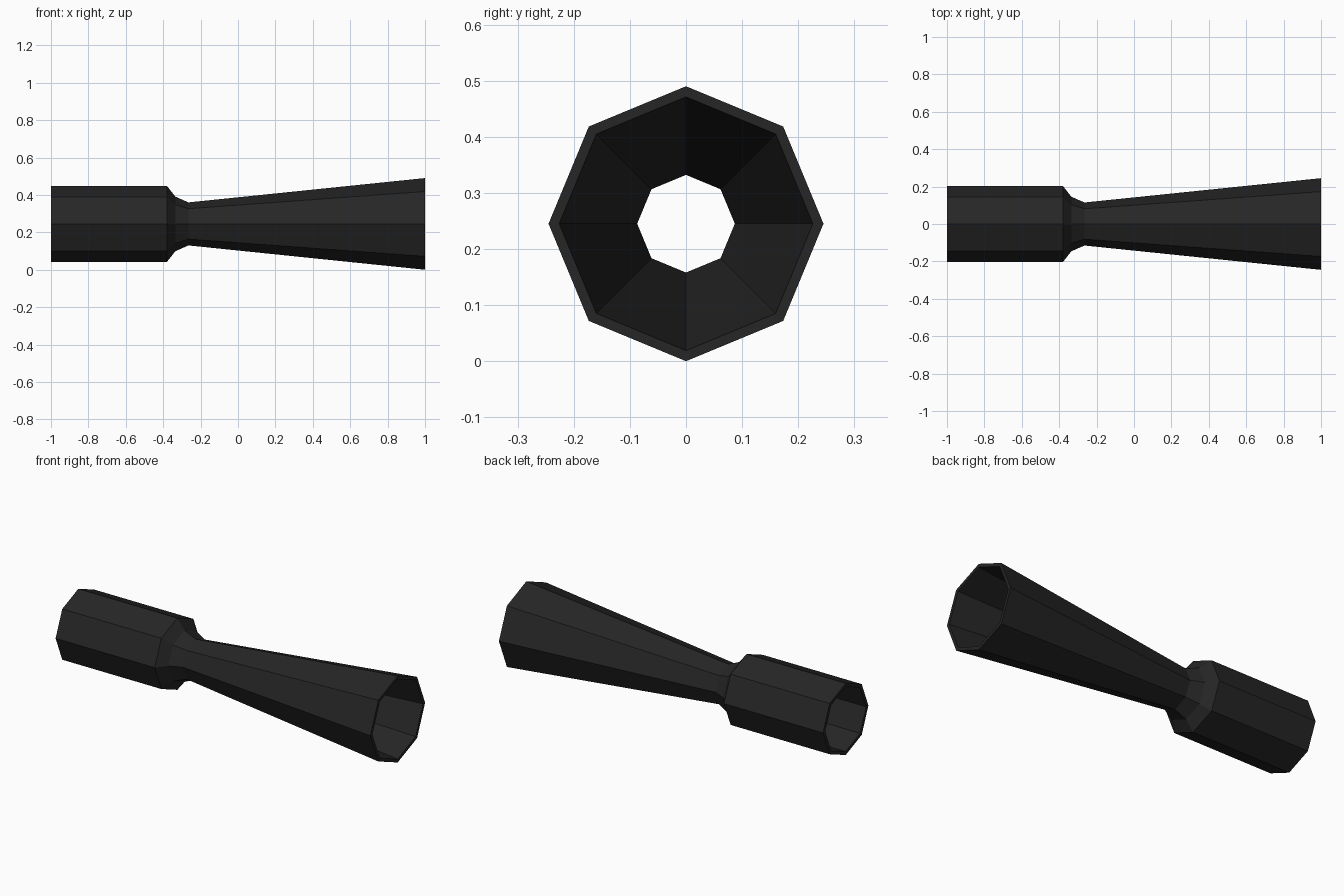
import bpy, bmesh, math

if "Cube" in bpy.data.objects:
    bpy.data.objects.remove(bpy.data.objects["Cube"])

SIDES = 8
AXIS_Z = 0.245

# Near-black finish
black = bpy.data.materials.new("matte_black")
black.diffuse_color = (0.019, 0.019, 0.019, 1)
black.use_nodes = True
black.node_tree.nodes["Principled BSDF"].inputs["Base Color"].default_value = black.diffuse_color

# Closed wall section as (x, radius): outside left to right, then inside back
profile = [
    (-1.0, 0.203), (-0.38, 0.203), (-0.335, 0.146), (-0.265, 0.115), (1.0, 0.245),
    (1.0, 0.226), (-0.265, 0.087), (-0.345, 0.126), (-0.39, 0.183), (-1.0, 0.183),
]


def lathe(name, section, material):
    """Sweep a closed section around the x axis into a flat-sided tube."""
    bm = bmesh.new()
    rings = []
    for x, r in section:
        rings.append([bm.verts.new((x,
                                    r * math.cos(math.tau * i / SIDES),
                                    AXIS_Z + r * math.sin(math.tau * i / SIDES)))
                      for i in range(SIDES)])
    for k, a in enumerate(rings):
        b = rings[(k + 1) % len(rings)]
        for i in range(SIDES):
            j = (i + 1) % SIDES
            bm.faces.new((a[i], a[j], b[j], b[i]))
    bmesh.ops.recalc_face_normals(bm, faces=bm.faces)
    mesh = bpy.data.meshes.new(name)
    bm.to_mesh(mesh)
    bm.free()
    mesh.materials.append(material)
    obj = bpy.data.objects.new(name, mesh)
    bpy.context.collection.objects.link(obj)
    return obj


# Hollow sleeve, shoulder, throat and flared cone in one wall
lathe("flared_tube", profile, black)
